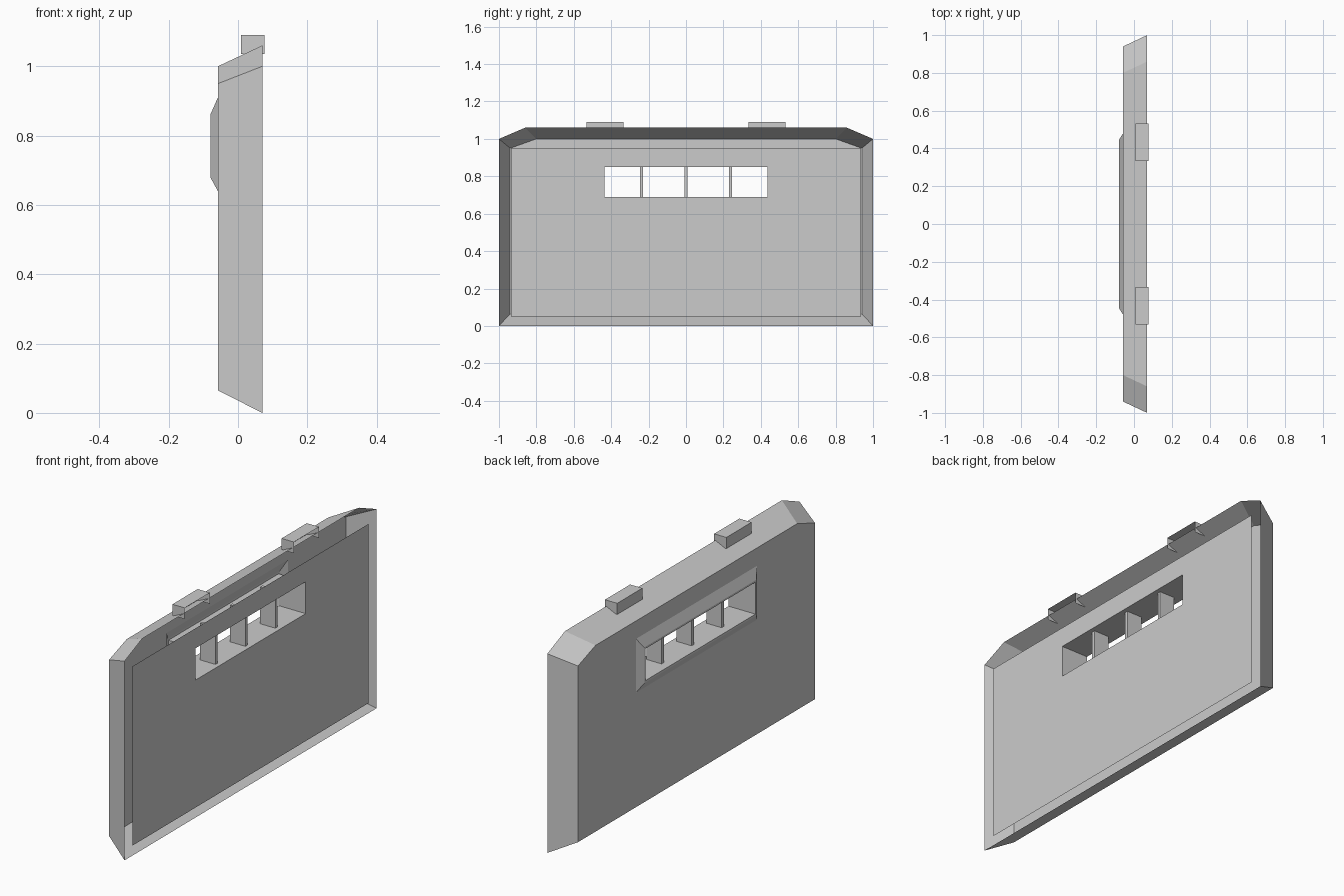
import bpy, bmesh

if "Cube" in bpy.data.objects:
    bpy.data.objects.remove(bpy.data.objects["Cube"])


def make(name, loops, bridge=True):
    """Build an open shell from equal-length loops; returns the bmesh and its vertex loops."""
    bm = bmesh.new()
    vl = [[bm.verts.new(p) for p in lp] for lp in loops]
    for a, b in zip(vl, vl[1:]):
        n = len(a)
        for i in range(n):
            j = (i + 1) % n
            bm.faces.new((a[i], a[j], b[j], b[i]))
    return bm, vl


def finish(name, bm):
    bmesh.ops.recalc_face_normals(bm, faces=bm.faces)
    me = bpy.data.meshes.new(name)
    bm.to_mesh(me)
    bm.free()
    ob = bpy.data.objects.new(name, me)
    bpy.context.collection.objects.link(ob)
    return ob


def rect(x, y, z0, z1):
    return [(x, -y, z0), (x, y, z0), (x, y, z1), (x, -y, z1)]


def hexa(x, y, z0, z1, yt, zt):
    return [(x, -y, z0), (x, y, z0), (x, y, z1), (x, yt, zt), (x, -yt, zt), (x, -y, z1)]


# Outer skin: flared rim walls plus face sheet with window opening
bm, (rim, face) = make("outer_shell", [hexa(0.07, 1.0, 0.0, 1.0, 0.86, 1.06),
                                       hexa(-0.058, 0.94, 0.065, 0.95, 0.80, 1.0)])
BL, BR, R1, T1, T2, L1 = face
bl, br, tr, tl = [bm.verts.new(p) for p in rect(-0.058, 0.48, 0.64, 0.91)]
for f in ((BL, BR, br, bl), (BR, R1, T1, tr, br), (T1, T2, tl, tr), (T2, L1, BL, bl, tl)):
    bm.faces.new(f)
finish("outer_shell", bm)

# Bevelled window surround on the outer face
bm, _ = make("window_surround", [rect(-0.058, 0.48, 0.64, 0.91),
                                 rect(-0.08, 0.445, 0.68, 0.86),
                                 rect(-0.08, 0.437, 0.69, 0.85)])
finish("window_surround", bm)

# Inner panel, flush with the rim, with the window tunnel
bm, _ = make("inner_panel", [rect(0.07, 0.935, 0.05, 0.95),
                             rect(0.07, 0.437, 0.69, 0.85),
                             rect(-0.08, 0.437, 0.69, 0.85)])
finish("inner_panel", bm)

# Window bars
for i, y in enumerate((-0.238, 0.0, 0.238)):
    bm = bmesh.new()
    bmesh.ops.create_cube(bm, size=1)
    for v in bm.verts:
        v.co = (v.co.x * 0.085 + 0.005, v.co.y * 0.018 + y, v.co.z * 0.2 + 0.775)
    finish(f"window_bar_{i + 1}", bm)

# Hinge covers: boxes open at the inner side and underneath
for s, side in ((-1, "left"), (1, "right")):
    bm = bmesh.new()
    bmesh.ops.create_cube(bm, size=1)
    gone = [f for f in bm.faces if f.normal.x > 0.9 or f.normal.z < -0.9]
    bmesh.ops.delete(bm, geom=gone, context='FACES')
    for v in bm.verts:
        v.co = (v.co.x * 0.068 + 0.043, v.co.y * 0.2 + s * 0.433, v.co.z * 0.056 + 1.063)
    finish(f"hinge_cover_{side}", bm)
